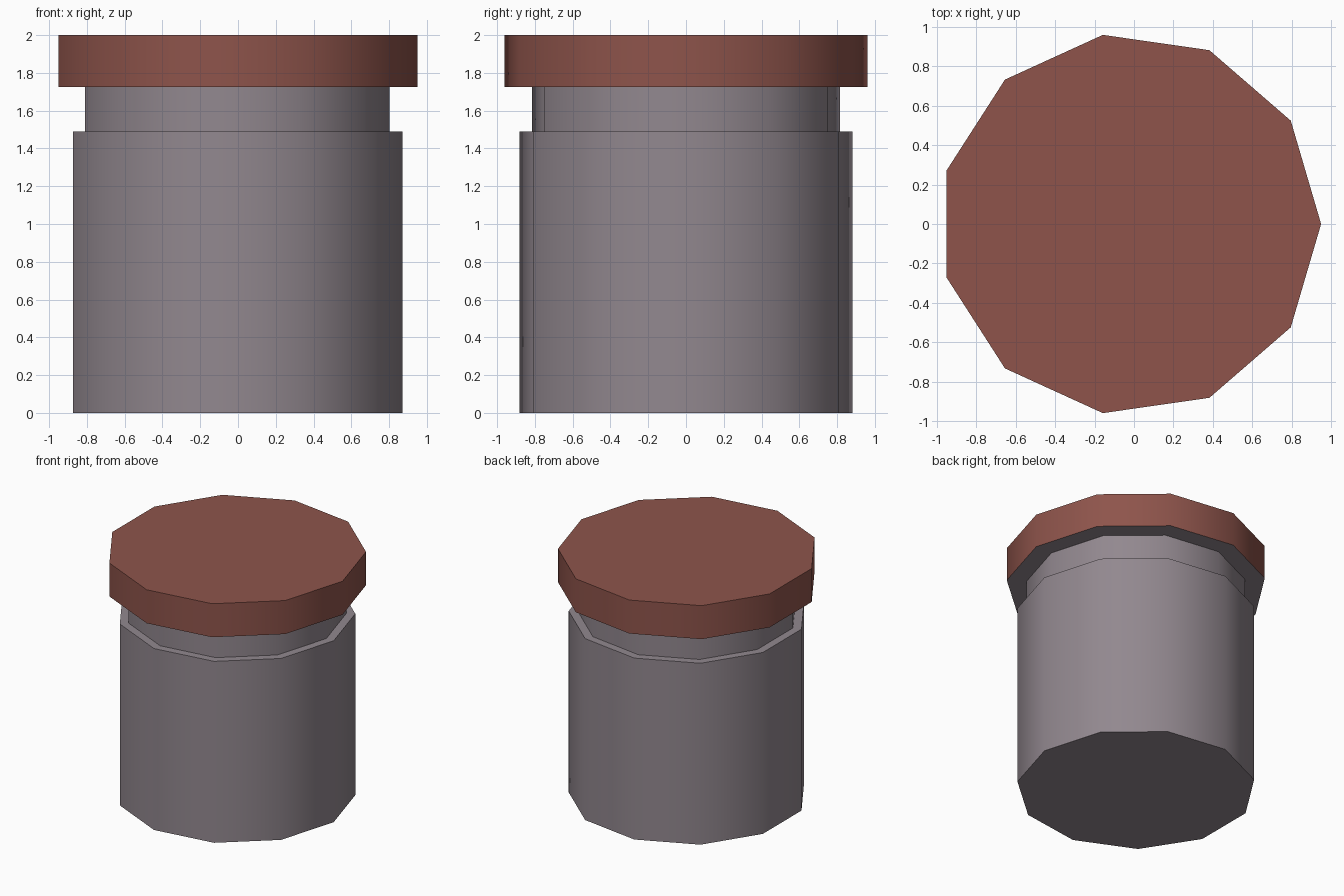
import bpy, bmesh, math

if "Cube" in bpy.data.objects:
    bpy.data.objects.remove(bpy.data.objects["Cube"])

SIDES = 11
CX = -0.02  # an odd-sided ring is centred by its bounding box

def srgb(r, g, b):
    f = lambda c: c / 12.92 if c <= 0.04045 else ((c + 0.055) / 1.055) ** 2.4
    return (f(r / 255), f(g / 255), f(b / 255), 1)

def material(name, color):
    m = bpy.data.materials.new(name)
    m.diffuse_color = color
    m.use_nodes = True
    m.node_tree.nodes["Principled BSDF"].inputs["Base Color"].default_value = m.diffuse_color
    return m

grey = material("warm grey", srgb(146, 136, 143))
red = material("brick red", srgb(142, 84, 75))

def lathe(name, profile, mats, pick=lambda f: 0):
    """Sweep (radius, z) rings around the axis and cap both ends."""
    bm = bmesh.new()
    rings = []
    for r, z in profile:
        rings.append([bm.verts.new((CX + r * math.cos(2 * math.pi * k / SIDES),
                                    r * math.sin(2 * math.pi * k / SIDES), z))
                      for k in range(SIDES)])
    for a, b in zip(rings, rings[1:]):
        for k in range(SIDES):
            n = (k + 1) % SIDES
            bm.faces.new((a[k], a[n], b[n], b[k]))
    bm.faces.new(rings[0][::-1])
    bm.faces.new(rings[-1])
    bmesh.ops.recalc_face_normals(bm, faces=bm.faces)
    for f in bm.faces:
        f.material_index = pick(f)
    me = bpy.data.meshes.new(name)
    bm.to_mesh(me)
    bm.free()
    for m in mats:
        me.materials.append(m)
    ob = bpy.data.objects.new(name, me)
    bpy.context.collection.objects.link(ob)
    bpy.ops.object.select_all(action='DESELECT')
    ob.select_set(True)
    bpy.context.view_layer.objects.active = ob
    bpy.ops.object.shade_smooth_by_angle(angle=math.radians(40))
    return ob

# jar body with shoulder ledge and narrower neck
lathe("jar_body", [(0.89, 0), (0.89, 1.49), (0.823, 1.49), (0.823, 1.73)], [grey])

# overhanging lid, with a grey underside
lathe("lid", [(0.97, 1.725), (0.97, 2.0)], [red, grey],
      lambda f: 1 if f.normal.z < -0.5 else 0)
